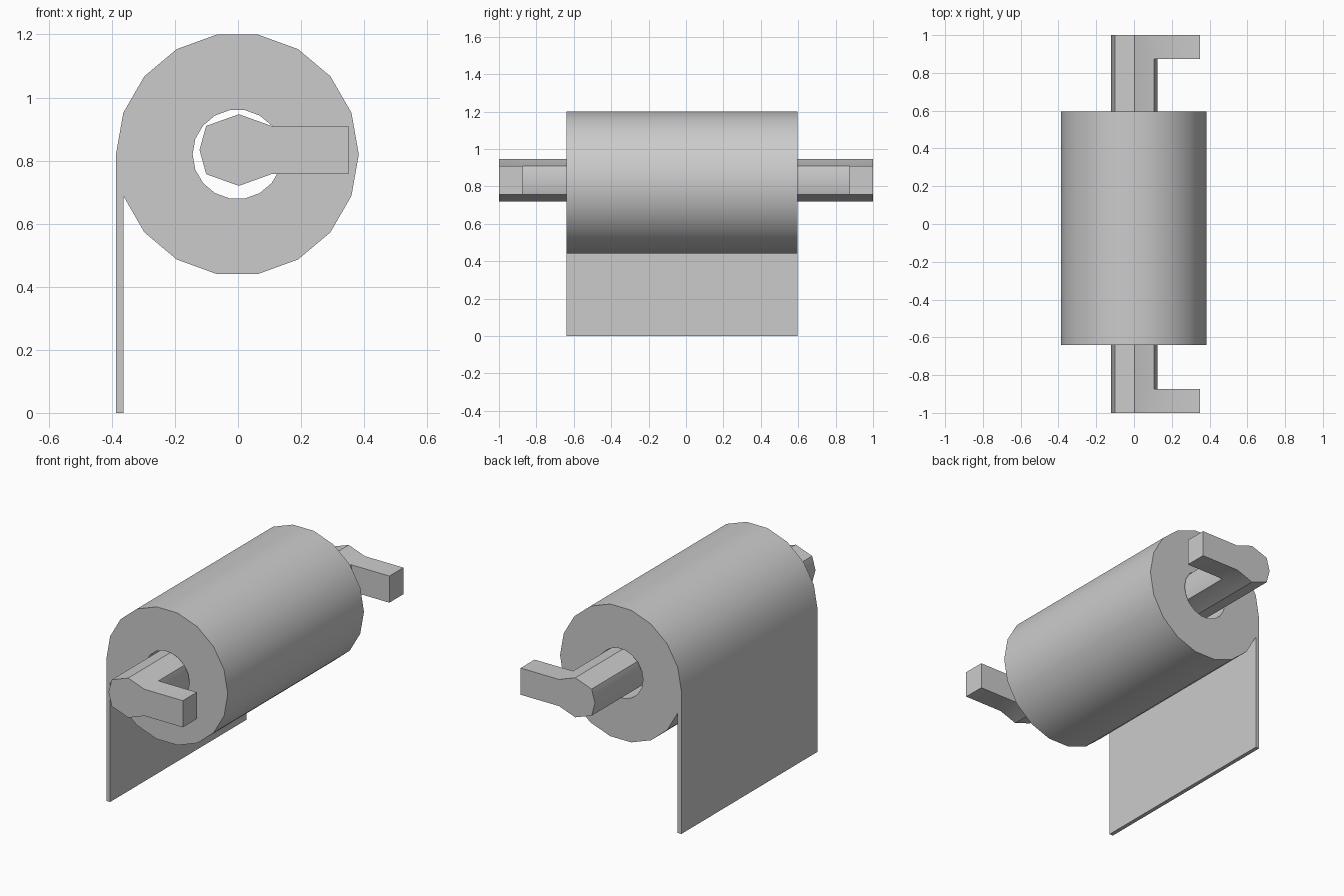
import bpy, bmesh, math

if "Cube" in bpy.data.objects:
    bpy.data.objects.remove(bpy.data.objects["Cube"])


def ring(bm, pts, y):
    return [bm.verts.new((x, y, z)) for x, z in pts]


def bridge(bm, a, b):
    n = len(a)
    return [bm.faces.new((a[i], a[(i + 1) % n], b[(i + 1) % n], b[i])) for i in range(n)]


def pull(bm, faces, axis, value):
    # extrude faces and flatten the new end onto one plane
    geom = bmesh.ops.extrude_face_region(bm, geom=faces)["geom"]
    for v in (g for g in geom if isinstance(g, bmesh.types.BMVert)):
        v.co[axis] = value
    old = [f for f in faces if f.is_valid]
    if old:
        bmesh.ops.delete(bm, geom=old, context='FACES_ONLY')


def finish(bm, name):
    bmesh.ops.recalc_face_normals(bm, faces=bm.faces[:])
    me = bpy.data.meshes.new(name)
    bm.to_mesh(me)
    bm.free()
    ob = bpy.data.objects.new(name, me)
    bpy.context.collection.objects.link(ob)
    bpy.ops.object.select_all(action='DESELECT')
    ob.select_set(True)
    bpy.context.view_layer.objects.active = ob
    bpy.ops.object.shade_smooth_by_angle(angle=math.radians(35))


def circle(r, n=18, cx=-0.002, cz=0.82):
    return [(cx + r * math.cos(2 * math.pi * i / n),
             cz + r * math.sin(2 * math.pi * i / n)) for i in range(n)]


# paper roll: hollow tube with the loose sheet pulled down from one facet
Y0, Y1 = -0.64, 0.595
bm = bmesh.new()
o0, o1 = ring(bm, circle(0.385), Y0), ring(bm, circle(0.385), Y1)
i0, i1 = ring(bm, circle(0.142), Y0), ring(bm, circle(0.142), Y1)
outer = bridge(bm, o0, o1)
bridge(bm, o1, i1)
bridge(bm, i1, i0)
bridge(bm, i0, o0)
pull(bm, [outer[9]], 2, 0.0)
finish(bm, "paper_roll")

# holder: eight-sided rod with an arm pulled out at each end
profile = [(0.125, 0.834), (0.106, 0.91), (0.003, 0.947), (-0.101, 0.91),
           (-0.122, 0.834), (-0.101, 0.757), (0.003, 0.72), (0.106, 0.757)]
bm = bmesh.new()
rings = [ring(bm, profile, y) for y in (-1, -0.873, 0.873, 1)]
sections = [bridge(bm, a, b) for a, b in zip(rings, rings[1:])]
bm.faces.new(rings[0])
bm.faces.new(rings[-1])
for s in (sections[0], sections[2]):
    pull(bm, [s[0], s[7]], 0, 0.35)
finish(bm, "holder")
